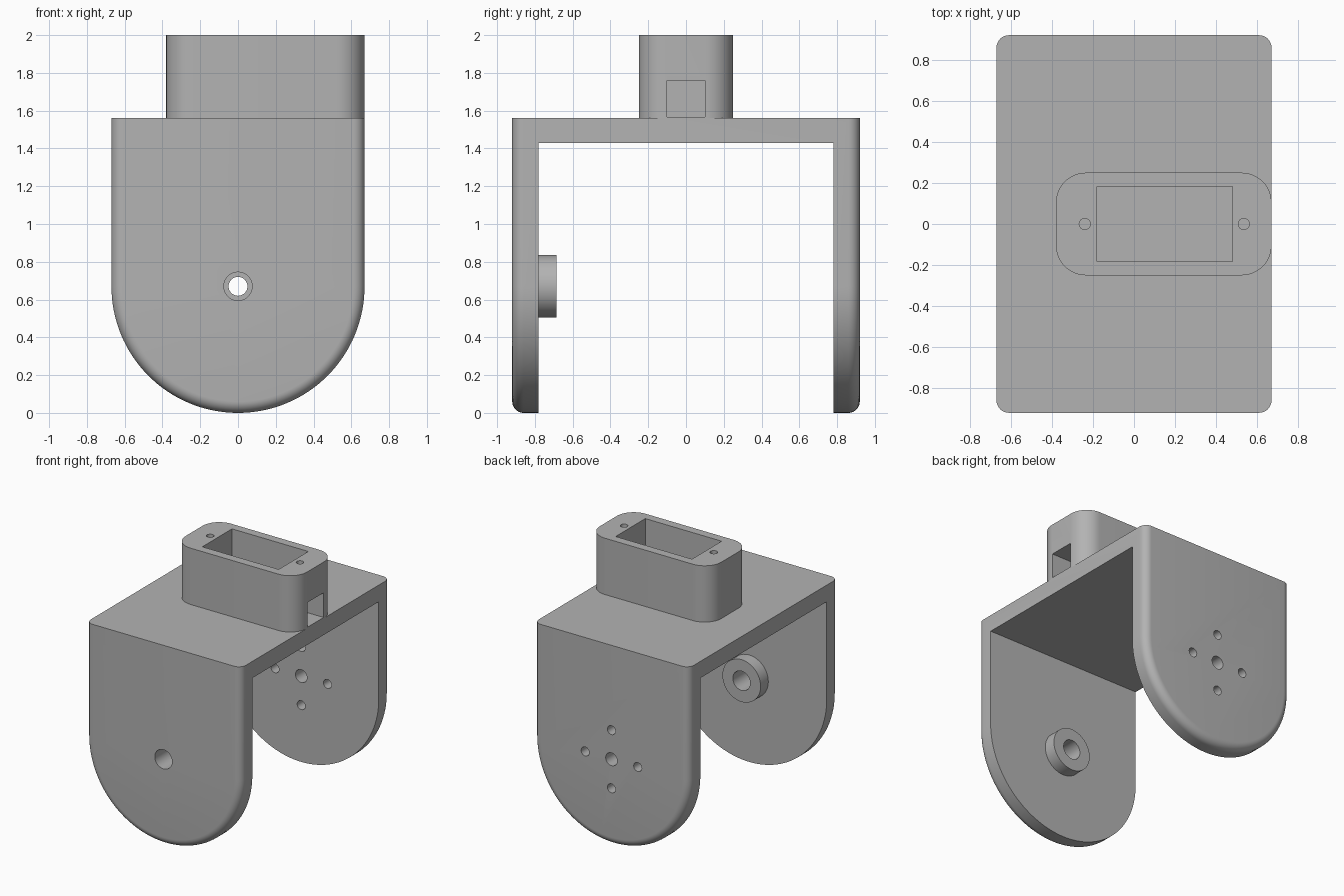
import bpy, bmesh
from math import cos, sin, pi

if "Cube" in bpy.data.objects:
    bpy.data.objects.remove(bpy.data.objects["Cube"])

HALF_W, HALF_D = 0.67, 0.92      # yoke half width and half depth
DECK, AXIS = 1.56, 0.67          # deck top and pivot height
INNER = 0.78                     # inner face of each cheek

grey = bpy.data.materials.new("light grey")
grey.use_nodes = True
colour = (0.45, 0.45, 0.45, 1)
grey.diffuse_color = colour
grey.node_tree.nodes["Principled BSDF"].inputs["Base Color"].default_value = colour


def loft(name, rings):
    """Skin a stack of matching closed rings and cap both ends."""
    bm = bmesh.new()
    loops = [[bm.verts.new(p) for p in ring] for ring in rings]
    n = len(loops[0])
    for a, b in zip(loops, loops[1:]):
        for i in range(n):
            bm.faces.new((a[i], a[(i + 1) % n], b[(i + 1) % n], b[i]))
    bm.faces.new(loops[0])
    bm.faces.new(loops[-1])
    bmesh.ops.recalc_face_normals(bm, faces=bm.faces)
    mesh = bpy.data.meshes.new(name)
    bm.to_mesh(mesh)
    bm.free()
    mesh.materials.append(grey)
    obj = bpy.data.objects.new(name, mesh)
    bpy.context.collection.objects.link(obj)
    return obj


def box(name, x0, x1, y0, y1, z0, z1):
    return loft(name, [[(x0, y0, z), (x1, y0, z), (x1, y1, z), (x0, y1, z)]
                       for z in (z0, z1)])


def rod(name, r, u, v, w0, w1, axis="y", n=48):
    """Cylinder along y (u = x, v = z) or along z (u = x, v = y)."""
    def ring(w):
        pts = [(u + r * cos(2 * pi * i / n), v + r * sin(2 * pi * i / n)) for i in range(n)]
        return [(a, w, b) if axis == "y" else (a, b, w) for a, b in pts]
    return loft(name, [ring(w0), ring(w1)])


def cut(obj, cutters):
    bpy.context.view_layer.objects.active = obj
    for c in cutters:
        mod = obj.modifiers.new("cut", "BOOLEAN")
        mod.operation, mod.solver, mod.object = "DIFFERENCE", "EXACT", c
        bpy.ops.object.modifier_apply(modifier=mod.name)
        bpy.data.objects.remove(c)


def arch(r, y, n=64):
    """Upright outline with a round bottom and a flat top."""
    pts = [(r * cos(pi + pi * i / n), y, AXIS + r * sin(pi + pi * i / n)) for i in range(n + 1)]
    return pts + [(r, y, DECK), (-r, y, DECK)]


# Yoke: arch outline swept front to back with rounded rims
FILLET, STEPS = 0.06, 8
rim = [(HALF_W - FILLET * (1 - sin(pi / 2 * i / STEPS)),
        HALF_D - FILLET * (1 - cos(pi / 2 * i / STEPS))) for i in range(STEPS + 1)]
yoke = loft("yoke", [arch(r, -y) for r, y in rim] + [arch(r, y) for r, y in reversed(rim)])

# Gap between cheeks, pivot holes and the ring of horn screw holes
holes = [box("gap", -1, 1, -INNER, INNER, -1, 1.43),
         rod("pivot_hole", 0.075, 0, AXIS, -1, -0.5),
         rod("horn_hole", 0.05, 0, AXIS, 0.5, 1)]
for dx, dz in ((1, 0), (-1, 0), (0, 1), (0, -1)):
    holes.append(rod("horn_screw_hole", 0.035, 0.227 * dx, AXIS + 0.227 * dz, 0.5, 1, n=24))
cut(yoke, holes)

# Pivot boss on the inside of the front cheek
boss = rod("pivot_boss", 0.165, 0, AXIS, -INNER, -0.685, n=64)
cut(boss, [rod("boss_hole", 0.075, 0, AXIS, -1, -0.5)])

# Socket: rounded block on the deck, flush with the left edge
X0, X1, Y, R = -0.38, HALF_W, 0.25, 0.145
corners = [(X1 - R, Y - R), (X0 + R, Y - R), (X0 + R, R - Y), (X1 - R, R - Y)]
outline = [(cx + R * cos(pi / 2 * (k + i / 12)), cy + R * sin(pi / 2 * (k + i / 12)))
           for k, (cx, cy) in enumerate(corners) for i in range(13)]
socket = loft("socket", [[(x, y, z) for x, y in outline] for z in (DECK, 2)])

# Pocket, cable slot and the two screw holes
FLOOR = 1.567
cut(socket, [box("pocket", -0.18, 0.48, -0.183, 0.183, FLOOR, 2.2),
             box("cable_slot", 0.4, 0.8, -0.1, 0.1, FLOOR, 1.76)]
    + [rod("screw_hole", 0.027, x, 0, 1.8, 2.2, "z", 24) for x in (-0.24, 0.535)])

# Smooth the curves, keep the edges sharp
for obj in (yoke, boss, socket):
    bpy.ops.object.select_all(action="DESELECT")
    obj.select_set(True)
    bpy.context.view_layer.objects.active = obj
    bpy.ops.object.shade_smooth_by_angle(angle=pi / 6)
